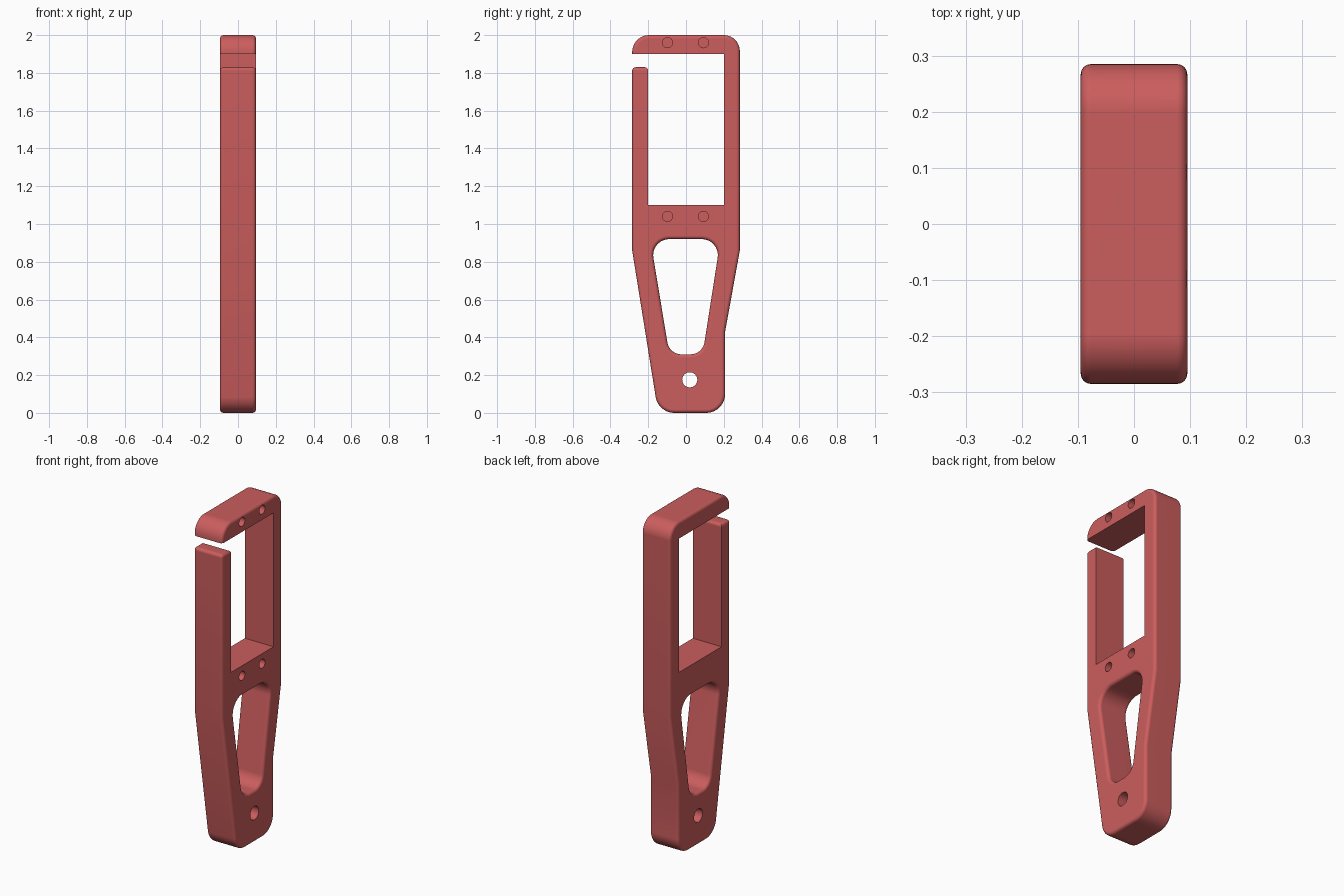
import bpy, bmesh, math
from mathutils import Vector

if "Cube" in bpy.data.objects:
    bpy.data.objects.remove(bpy.data.objects["Cube"])

HALF = 0.095      # half thickness along x
FILLET = 0.018

red = bpy.data.materials.new("soft_red")
red.diffuse_color = (0.60, 0.11, 0.11, 1)
red.use_nodes = True
red.node_tree.nodes["Principled BSDF"].inputs["Base Color"].default_value = red.diffuse_color


def rounded(points, grow=0.0, steps=10):
    """Turn (y, z, radius) corners into a polyline with rounded corners."""
    out = []
    n = len(points)
    for i, (y, z, r) in enumerate(points):
        p = Vector((y, z))
        if r == 0:
            out.append(p)
            continue
        a = (Vector(points[i - 1][:2]) - p).normalized()
        b = (Vector(points[(i + 1) % n][:2]) - p).normalized()
        half = a.angle(b) / 2
        c = p + (a + b).normalized() * r / math.sin(half)
        t = r / math.tan(half)
        s, e = p + a * t - c, p + b * t - c
        sweep = s.angle_signed(e)
        a0 = math.atan2(s.y, s.x)
        for k in range(steps + 1):
            ang = a0 - sweep * k / steps
            out.append(c + (r + grow) * Vector((math.cos(ang), math.sin(ang))))
    return out


def loft(name, sections):
    """Closed solid through (x, polyline) sections."""
    bm = bmesh.new()
    rings = [[bm.verts.new((x, p.x, p.y)) for p in line] for x, line in sections]
    for r0, r1 in zip(rings, rings[1:]):
        for i in range(len(r0)):
            j = (i + 1) % len(r0)
            bm.faces.new((r0[i], r0[j], r1[j], r1[i]))
    bm.faces.new(rings[0])
    bm.faces.new(rings[-1])
    bmesh.ops.recalc_face_normals(bm, faces=bm.faces)
    mesh = bpy.data.meshes.new(name)
    bm.to_mesh(mesh)
    bm.free()
    ob = bpy.data.objects.new(name, mesh)
    mesh.materials.append(red)
    bpy.context.collection.objects.link(ob)
    return ob


def cut(body, cutter):
    mod = body.modifiers.new("cut", 'BOOLEAN')
    mod.operation, mod.solver, mod.object = 'DIFFERENCE', 'EXACT', cutter
    bpy.context.view_layer.objects.active = body
    bpy.ops.object.modifier_apply(modifier=mod.name)
    bpy.data.objects.remove(cutter)


def circle(y, z, r, n=32):
    return [Vector((y + r * math.cos(k * math.tau / n),
                    z + r * math.sin(k * math.tau / n))) for k in range(n)]


# Body: side profile with the open rectangular window and the gap in its frame
profile = [(-0.285, 1.90, 0), (-0.285, 2.0, 0.09), (0.285, 2.0, 0.085),
           (0.285, 0.86, 0), (0.207, 0.43, 0), (0.207, 0.0, 0.10),
           (-0.147, 0.0, 0.10), (-0.285, 0.86, 0), (-0.285, 1.83, 0),
           (-0.20, 1.83, 0), (-0.20, 1.10, 0), (0.20, 1.10, 0), (0.20, 1.90, 0)]
outline = rounded(profile)
body = loft("clip_body", [(-HALF, outline), (HALF, outline)])

# Fillet the outer rim and the top of the free arm; the window stays sharp
bm = bmesh.new()
bm.from_mesh(body.data)


def in_window(v):
    return -0.21 < v.co.y < 0.21 and 1.09 < v.co.z < 1.91


def wanted(e):
    a, b = e.verts
    if abs(a.co.x - b.co.x) > 0.01:
        return abs(a.co.z - 1.83) < 0.001
    underside = abs(a.co.z - 1.90) < 0.001 and abs(b.co.z - 1.90) < 0.001
    return not underside and not (in_window(a) and in_window(b))


bmesh.ops.bevel(bm, geom=[e for e in bm.edges if wanted(e)], offset=FILLET,
                offset_type='OFFSET', segments=4, profile=0.5,
                affect='EDGES', clamp_overlap=False)
bmesh.ops.recalc_face_normals(bm, faces=bm.faces)
bm.to_mesh(body.data)
bm.free()

# Tapered opening with filleted rims
taper = [(-0.189, 0.92, 0.085), (0.183, 0.92, 0.085),
         (0.088, 0.31, 0.075), (-0.088, 0.31, 0.075)]
flare = []
for k in range(6):
    t = k / 5 * math.pi / 2
    flare.append((HALF - FILLET + FILLET * math.sin(t), FILLET * (1 - math.cos(t))))
flare.append((HALF + 0.02, FILLET))
stations = [(-x, g) for x, g in reversed(flare)] + flare
cut(body, loft("opening_cutter", [(x, rounded(taper, g)) for x, g in stations]))

# Through hole near the foot
foot_hole = circle(0.02, 0.175, 0.04)
cut(body, loft("foot_hole_cutter", [(-0.2, foot_hole), (0.2, foot_hole)]))

# Four blind holes on the right face
for z in (1.96, 1.04):
    for y in (-0.098, 0.092):
        ring = circle(y, z, 0.027)
        cut(body, loft("blind_hole_cutter", [(HALF - 0.05, ring), (0.2, ring)]))

# Smooth fillets, crisp flats
bpy.ops.object.select_all(action='DESELECT')
body.select_set(True)
bpy.context.view_layer.objects.active = body
bpy.ops.object.shade_smooth_by_angle(angle=math.radians(30))
weighted = body.modifiers.new("flat_faces", 'WEIGHTED_NORMAL')
weighted.keep_sharp = True
